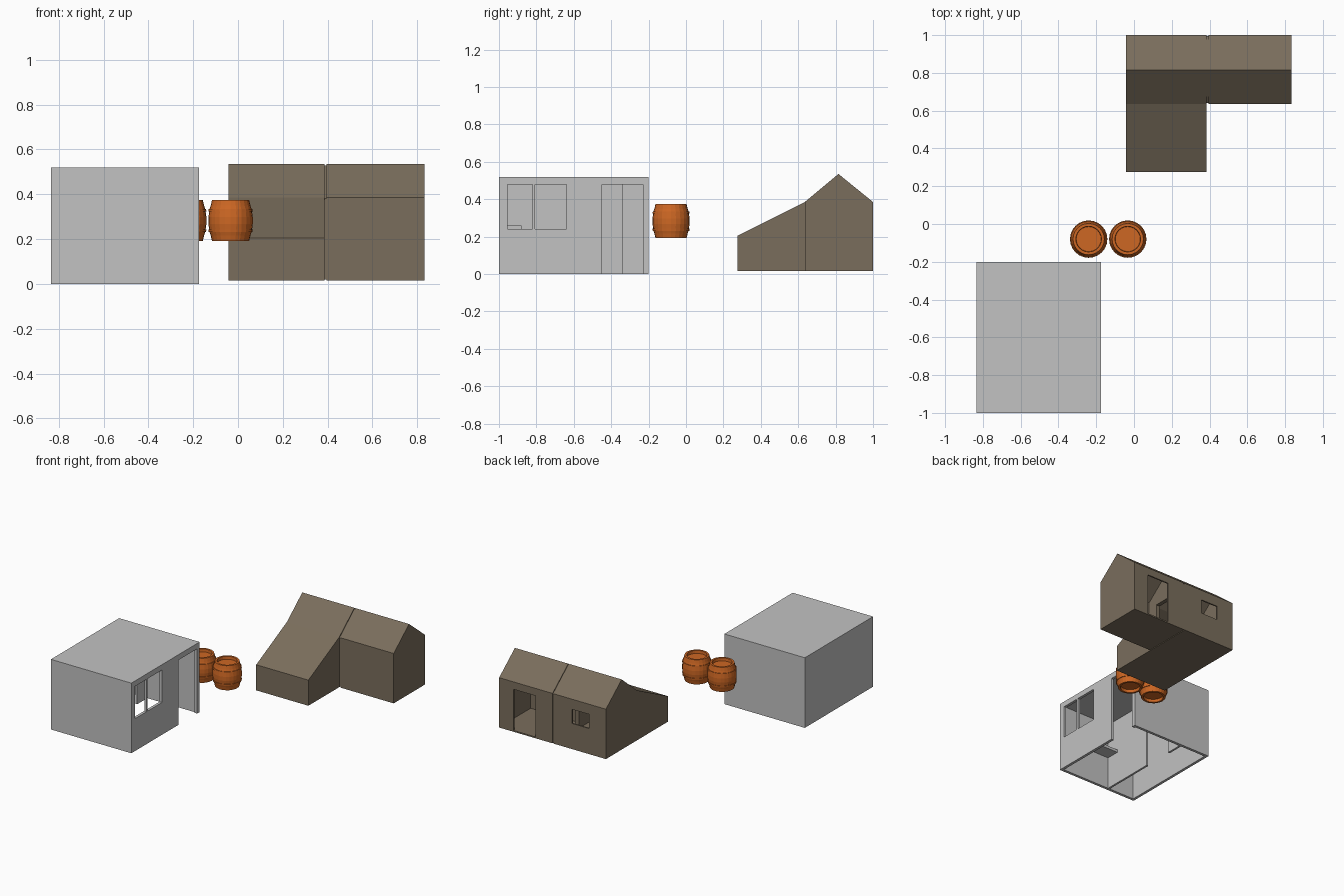
import bpy, bmesh, math

if "Cube" in bpy.data.objects:
    bpy.data.objects.remove(bpy.data.objects["Cube"])


def material(name, rgb):
    m = bpy.data.materials.new(name)
    m.diffuse_color = (*rgb, 1)
    m.use_nodes = True
    m.node_tree.nodes["Principled BSDF"].inputs["Base Color"].default_value = m.diffuse_color
    return m


GREY = material("concrete grey", (0.54, 0.54, 0.54))
BROWN = material("weathered brown", (0.195, 0.155, 0.108))
ORANGE = material("rust orange", (0.61, 0.135, 0.017))


def finish(bm, name, mat):
    bmesh.ops.recalc_face_normals(bm, faces=bm.faces)
    me = bpy.data.meshes.new(name)
    bm.to_mesh(me)
    bm.free()
    ob = bpy.data.objects.new(name, me)
    bpy.context.collection.objects.link(ob)
    me.materials.append(mat)
    return ob


def prism(name, profile, x0, x1, mat):
    """Extrude a (y, z) profile along x."""
    bm = bmesh.new()
    a = [bm.verts.new((x0, y, z)) for y, z in profile]
    b = [bm.verts.new((x1, y, z)) for y, z in profile]
    n = len(profile)
    bm.faces.new(a)
    bm.faces.new(b[::-1])
    for i in range(n):
        j = (i + 1) % n
        bm.faces.new((a[i], b[i], b[j], a[j]))
    return finish(bm, name, mat)


def box(name, x, y, z, mat):
    prof = [(y[0], z[0]), (y[1], z[0]), (y[1], z[1]), (y[0], z[1])]
    return prism(name, prof, x[0], x[1], mat)


def cut(ob, *cutters):
    """Subtract the cutters one by one, then delete them."""
    for c in cutters:
        c.hide_render = True
        m = ob.modifiers.new("cut", 'BOOLEAN')
        m.operation, m.solver, m.object = 'DIFFERENCE', 'EXACT', c
        bpy.context.view_layer.objects.active = ob
        bpy.ops.object.modifier_apply(modifier=m.name)
        bpy.data.objects.remove(c, do_unlink=True)


# Flat-roofed grey building: open underneath, with doorway and twin windows
T = 0.02
X0, X1, Y0, Y1, H = -0.835, -0.175, -1.0, -0.2, 0.52
hut = box("grey_building", (X0, X1), (Y0, Y1), (0, H), GREY)
side = (X1 - 0.06, X1 + 0.05)
cut(hut,
    box("room", (X0 + T, X1 - T), (Y0 + T, Y1 - T), (-0.1, H - T), GREY),
    box("doorway", side, (-0.45, -0.23), (-0.1, 0.48), GREY),
    box("window_a", side, (-0.955, -0.82), (0.24, 0.48), GREY),
    box("window_b", side, (-0.808, -0.64), (0.24, 0.48), GREY))

# Inner partition with a doorway gap, and a shelf below the window
PX = (-0.605, -0.59)
box("partition_front", PX, (Y0 + T, -0.57), (0, H - T), GREY)
box("partition_back", PX, (-0.34, Y1 - T), (0, H - T), GREY)
box("shelf", (-0.59, -0.42), (Y0 + T, -0.88), (0.24, 0.26), GREY)

# Gabled brown house in two joined modules
B = 0.015
long_out = [(0.275, B), (0.275, 0.205), (0.635, 0.385), (0.815, 0.535), (1, 0.385), (1, B)]
long_in = [(0.285, 0.025), (0.285, 0.198), (0.638, 0.374), (0.815, 0.521), (0.99, 0.379), (0.99, 0.025)]
short_out = [(0.635, B)] + long_out[2:]
short_in = [(0.645, 0.025), (0.645, 0.380)] + long_in[3:]

left = prism("house_long_module", long_out, -0.043, 0.385, BROWN)
cut(left,
    prism("hollow", long_in, -0.033, 0.375, BROWN),
    box("window", (0.095, 0.235), (0.96, 1.05), (0.205, 0.31), BROWN),
    box("inner_door", (0.35, 0.41), (0.72, 0.87), (0.025, 0.33), BROWN))
right = prism("house_short_module", short_out, 0.395, 0.833, BROWN)
cut(right,
    prism("hollow", short_in, 0.405, 0.823, BROWN),
    box("back_door", (0.535, 0.715), (0.96, 1.05), (0.025, 0.33), BROWN),
    box("inner_door", (0.37, 0.43), (0.72, 0.87), (0.025, 0.33), BROWN))

# Recessed strip closing the joint between the modules
seam = [(0.64, 0.02), (0.64, 0.381), (0.815, 0.528), (0.995, 0.381), (0.995, 0.02)]
strip = prism("house_seam", seam, 0.385, 0.395, BROWN)
cut(strip, box("inner_door", (0.37, 0.41), (0.72, 0.87), (0.025, 0.33), BROWN))


# Barrels: lathed staves with raised hoops and recessed ends
def barrel(name, cx, cy, cz):
    half = [(0.0, 0.070), (0.066, 0.070), (0.068, 0.091), (0.083, 0.091),
            (0.089, 0.066), (0.0935, 0.052), (0.0975, 0.052), (0.099, 0.040),
            (0.0955, 0.040), (0.099, 0.015)]
    prof = half + [(r, -z) for r, z in reversed(half)]
    bm = bmesh.new()
    n = 24
    rings = []
    for r, z in prof:
        if r == 0:
            rings.append([bm.verts.new((cx, cy, cz + z))] * n)
        else:
            rings.append([bm.verts.new((cx + r * math.cos(2 * math.pi * k / n),
                                        cy + r * math.sin(2 * math.pi * k / n), cz + z))
                          for k in range(n)])
    for a, b in zip(rings, rings[1:]):
        for k in range(n):
            j = (k + 1) % n
            quad = list(dict.fromkeys((a[k], a[j], b[j], b[k])))
            bm.faces.new(quad)
    return finish(bm, name, ORANGE)


barrel("barrel_right", -0.033, -0.08, 0.283)
barrel("barrel_left", -0.24, -0.08, 0.283)
